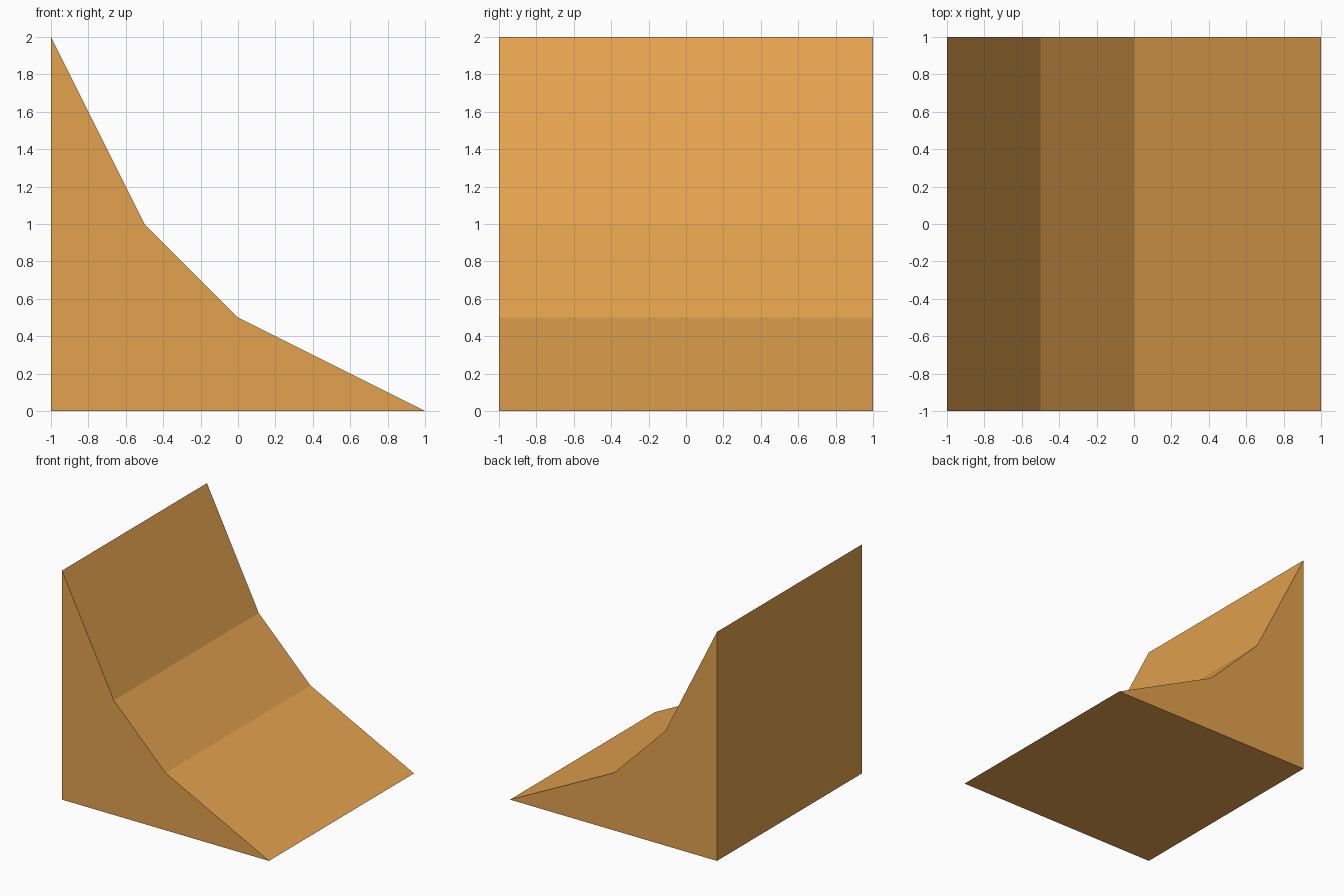
import bpy
import bmesh

if "Cube" in bpy.data.objects:
    bpy.data.objects.remove(bpy.data.objects["Cube"])

# Side profile (x, z) of the faceted concave ramp
PROFILE = [(-1, 0), (1, 0), (0, 0.5), (-0.5, 1), (-1, 2)]

tan = bpy.data.materials.new("warm_tan")
tan.diffuse_color = (0.77, 0.363, 0.077, 1)
tan.use_nodes = True
tan.node_tree.nodes["Principled BSDF"].inputs["Base Color"].default_value = tan.diffuse_color

# Ramp: the profile face extruded from front to back
bm = bmesh.new()
face = bm.faces.new([bm.verts.new((x, -1, z)) for x, z in PROFILE])
extruded = bmesh.ops.extrude_face_region(bm, geom=[face], use_keep_orig=True)
back = [v for v in extruded["geom"] if isinstance(v, bmesh.types.BMVert)]
bmesh.ops.translate(bm, verts=back, vec=(0, 2, 0))
bmesh.ops.recalc_face_normals(bm, faces=bm.faces)

mesh = bpy.data.meshes.new("ramp")
bm.to_mesh(mesh)
bm.free()
mesh.materials.append(tan)
bpy.context.collection.objects.link(bpy.data.objects.new("ramp", mesh))
